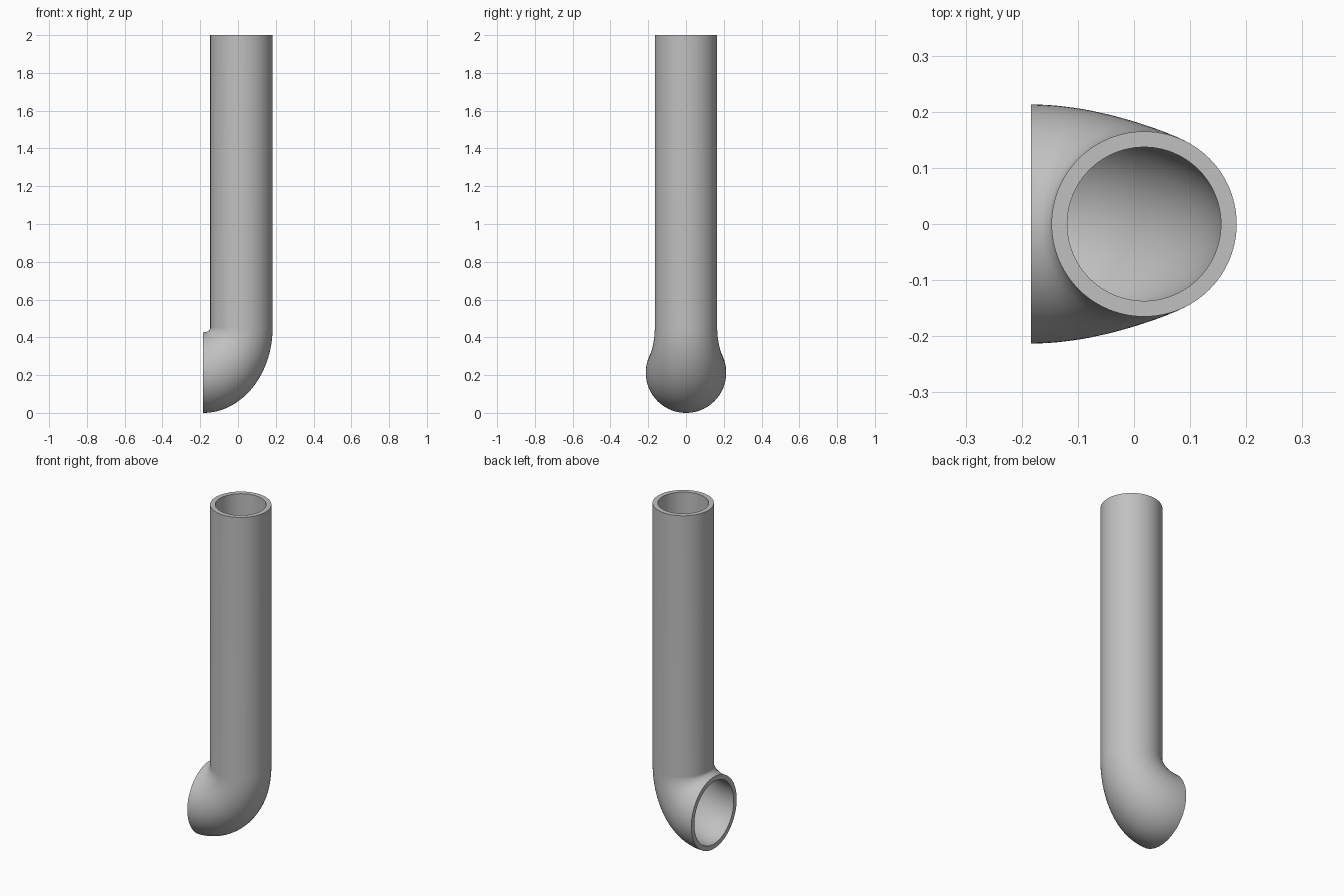
import bpy, bmesh, math
from mathutils import Vector

cube = bpy.data.objects.get("Cube")
if cube:
    bpy.data.objects.remove(cube, do_unlink=True)

SEG, STEPS = 96, 32
WALL = 0.028
PIPE_R, MOUTH_R = 0.165, 0.213
MOUTH_X, BEND_Z, TOP_Z = -0.184, 0.45, 2.0
INNER_BEND = (0.037, 0.024)     # tight inside corner of the elbow
OUTER_BEND = (0.367, 0.45)      # wide outside sweep of the elbow

grey = bpy.data.materials.new("pipe grey")
grey.use_nodes = True
colour = (0.53, 0.53, 0.53, 1)
grey.diffuse_color = colour
grey.node_tree.nodes["Principled BSDF"].inputs["Base Color"].default_value = colour


def bend_point(size, angle):
    return Vector((MOUTH_X + size[0] * math.cos(angle), 0,
                   BEND_Z - size[1] * math.sin(angle)))


def section(angle, lift=0):
    """Centre, in-plane axis, and the two half widths of one cross-section."""
    near, far = bend_point(INNER_BEND, angle), bend_point(OUTER_BEND, angle)
    ease = math.sin(angle) ** 1.7
    width = PIPE_R + (MOUTH_R - PIPE_R) * ease
    half = (far - near) / 2
    return (near + far) / 2 + Vector((0, 0, lift)), half.normalized(), half.length, width


# Sections from the flared mouth, round the elbow, to the top of the pipe
sections = [section(math.pi / 2 * (1 - i / STEPS)) for i in range(STEPS + 1)]
sections.append(section(0, TOP_Z - BEND_Z))

bm = bmesh.new()


def ring(sec, inset):
    centre, axis, a, b = sec
    verts = []
    for i in range(SEG):
        t = math.tau * i / SEG
        offset = axis * (a - inset) * math.cos(t) + Vector((0, (b - inset) * math.sin(t), 0))
        verts.append(bm.verts.new(centre + offset))
    return verts


# Outer skin up, bore back down, closed with flat rims at both ends
rings = [ring(s, 0) for s in sections] + [ring(s, WALL) for s in reversed(sections)]
for lower, upper in zip(rings, rings[1:] + rings[:1]):
    for i in range(SEG):
        j = (i + 1) % SEG
        bm.faces.new((lower[i], lower[j], upper[j], upper[i]))
bmesh.ops.recalc_face_normals(bm, faces=bm.faces)

mesh = bpy.data.meshes.new("elbow_pipe")
bm.to_mesh(mesh)
bm.free()
mesh.materials.append(grey)
pipe = bpy.data.objects.new("elbow_pipe", mesh)
bpy.context.collection.objects.link(pipe)

bpy.ops.object.select_all(action='DESELECT')
pipe.select_set(True)
bpy.context.view_layer.objects.active = pipe
bpy.ops.object.shade_smooth_by_angle(angle=math.radians(35))
